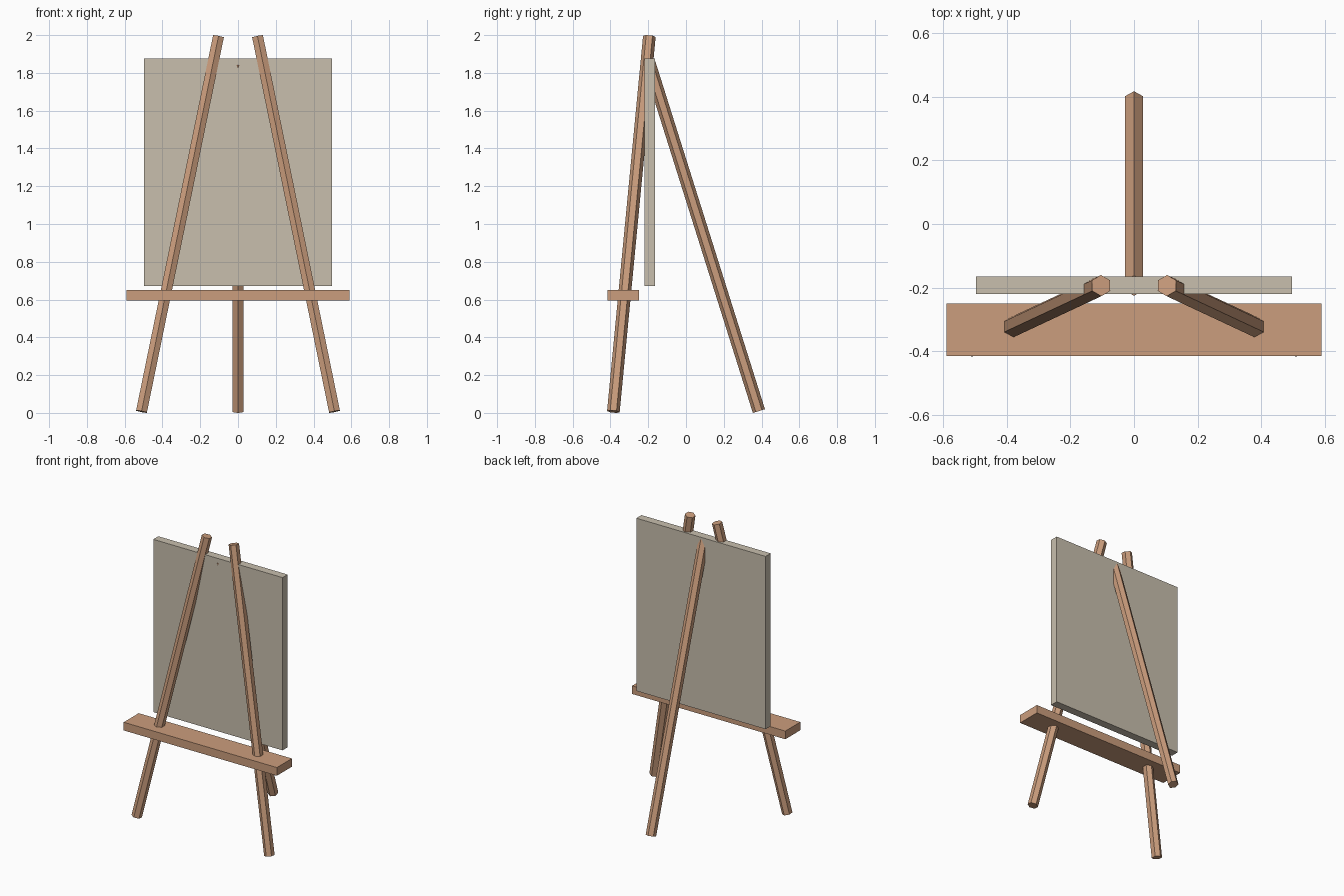
import bpy
import math
from mathutils import Vector

if "Cube" in bpy.data.objects:
    bpy.data.objects.remove(bpy.data.objects["Cube"])


def flat_material(name, rgb):
    mat = bpy.data.materials.new(name)
    mat.diffuse_color = (*rgb, 1.0)
    mat.use_nodes = True
    mat.node_tree.nodes["Principled BSDF"].inputs["Base Color"].default_value = mat.diffuse_color
    return mat


wood = flat_material("warm wood", (0.60, 0.34, 0.205))
canvas = flat_material("canvas beige", (0.58, 0.52, 0.42))


def leg(name, bottom, top, radius=0.0335):
    """Six-sided pole between two points, one corner kept facing front."""
    a, b = Vector(bottom), Vector(top)
    d = (b - a).normalized()
    bpy.ops.mesh.primitive_cylinder_add(
        vertices=6, radius=radius, depth=(b - a).length, location=(a + b) / 2,
        rotation=(-math.asin(d.y), math.atan2(d.x, d.z), 0))
    obj = bpy.context.object
    obj.name = name
    obj.data.materials.append(wood)


def box(name, low, high, mat):
    low, high = Vector(low), Vector(high)
    bpy.ops.mesh.primitive_cube_add(size=1, location=(low + high) / 2)
    obj = bpy.context.object
    obj.name = name
    obj.scale = high - low
    bpy.ops.object.transform_apply(location=False, rotation=False, scale=True)
    obj.data.materials.append(mat)


# Two splayed front legs
for side, label in ((-1, "left"), (1, "right")):
    leg("front_leg_" + label, (side * 0.511, -0.3845, 0.007), (side * 0.1035, -0.194, 1.993))

# Rear prop leg, its top end buried in the board
leg("back_leg", (0, 0.386, 0.0095), (0, -0.194, 1.85))

# Tray and picture board
box("tray", (-0.59, -0.415, 0.594), (0.59, -0.25, 0.651), wood)
box("board", (-0.498, -0.221, 0.672), (0.498, -0.165, 1.875), canvas)
